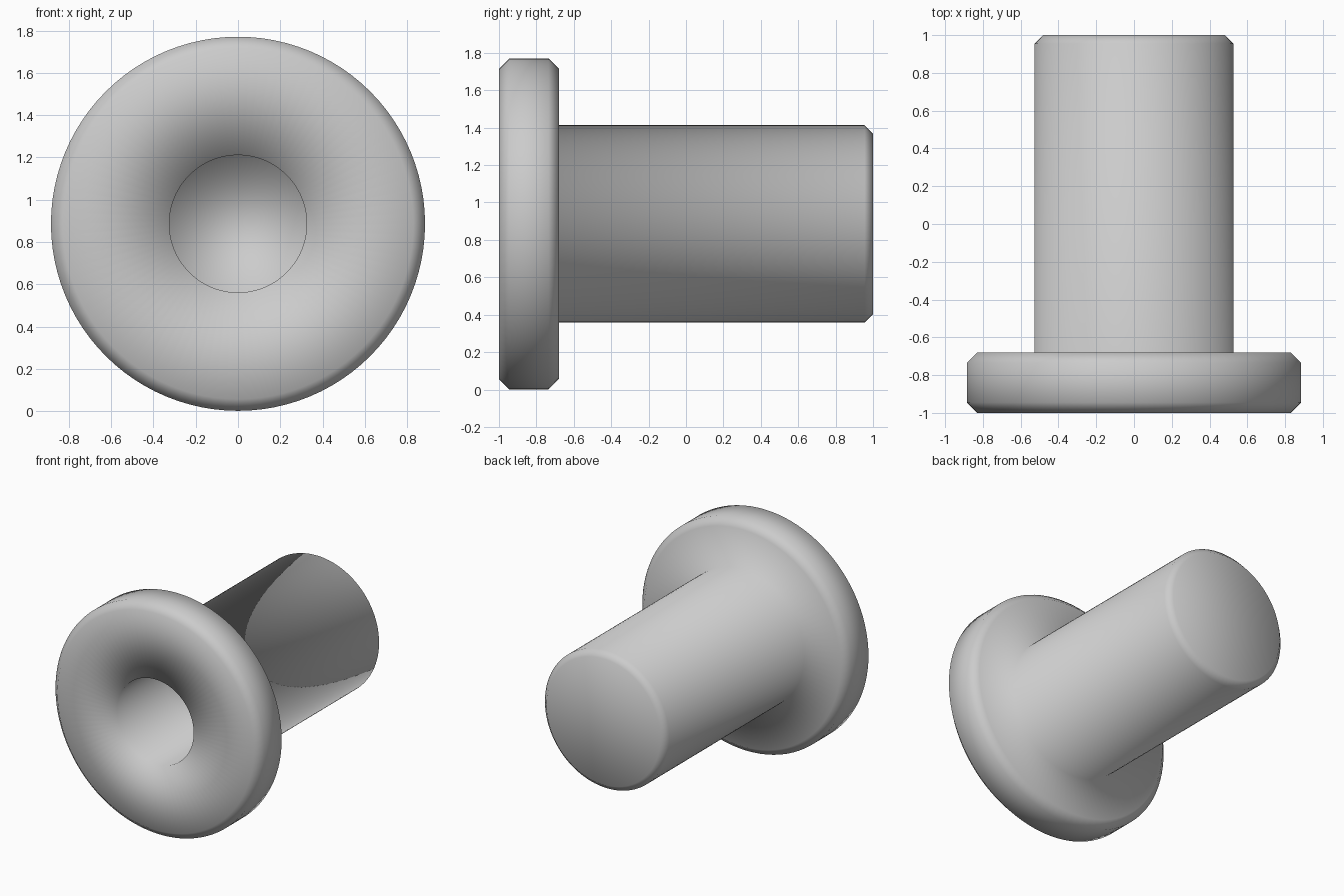
import bpy, bmesh
from math import sin, cos, tau

cube = bpy.data.objects.get("Cube")
if cube:
    bpy.data.objects.remove(cube, do_unlink=True)

SEGMENTS = 96
CENTRE_Z = 0.886

# Half profile as (radius, y): blind bore, flange, shaft, end chamfer
profile = [
    (0.325, -0.40), (0.325, -1.0),
    (0.83, -1.0), (0.885, -0.945), (0.885, -0.735), (0.83, -0.68),
    (0.527, -0.68), (0.527, 0.955), (0.482, 1.0),
]

# Spin the profile around the y axis
bm = bmesh.new()
rings = []
for radius, y in profile:
    angles = [tau * i / SEGMENTS for i in range(SEGMENTS)]
    rings.append([bm.verts.new((radius * cos(a), y, CENTRE_Z + radius * sin(a)))
                  for a in angles])
for ring, following in zip(rings, rings[1:]):
    for i in range(SEGMENTS):
        j = (i + 1) % SEGMENTS
        bm.faces.new((ring[i], ring[j], following[j], following[i]))

# Bore floor and shaft end
bm.faces.new(rings[0])
bm.faces.new(rings[-1])
bmesh.ops.recalc_face_normals(bm, faces=bm.faces)
for face in bm.faces:
    face.smooth = True

mesh = bpy.data.meshes.new("flanged_pin")
bm.to_mesh(mesh)
bm.free()
pin = bpy.data.objects.new("flanged_pin", mesh)
bpy.context.collection.objects.link(pin)

# Plain grey finish
grey = bpy.data.materials.new("light_grey")
grey.use_nodes = True
colour = (0.6, 0.6, 0.6, 1)
grey.diffuse_color = colour
grey.node_tree.nodes["Principled BSDF"].inputs["Base Color"].default_value = colour
mesh.materials.append(grey)
